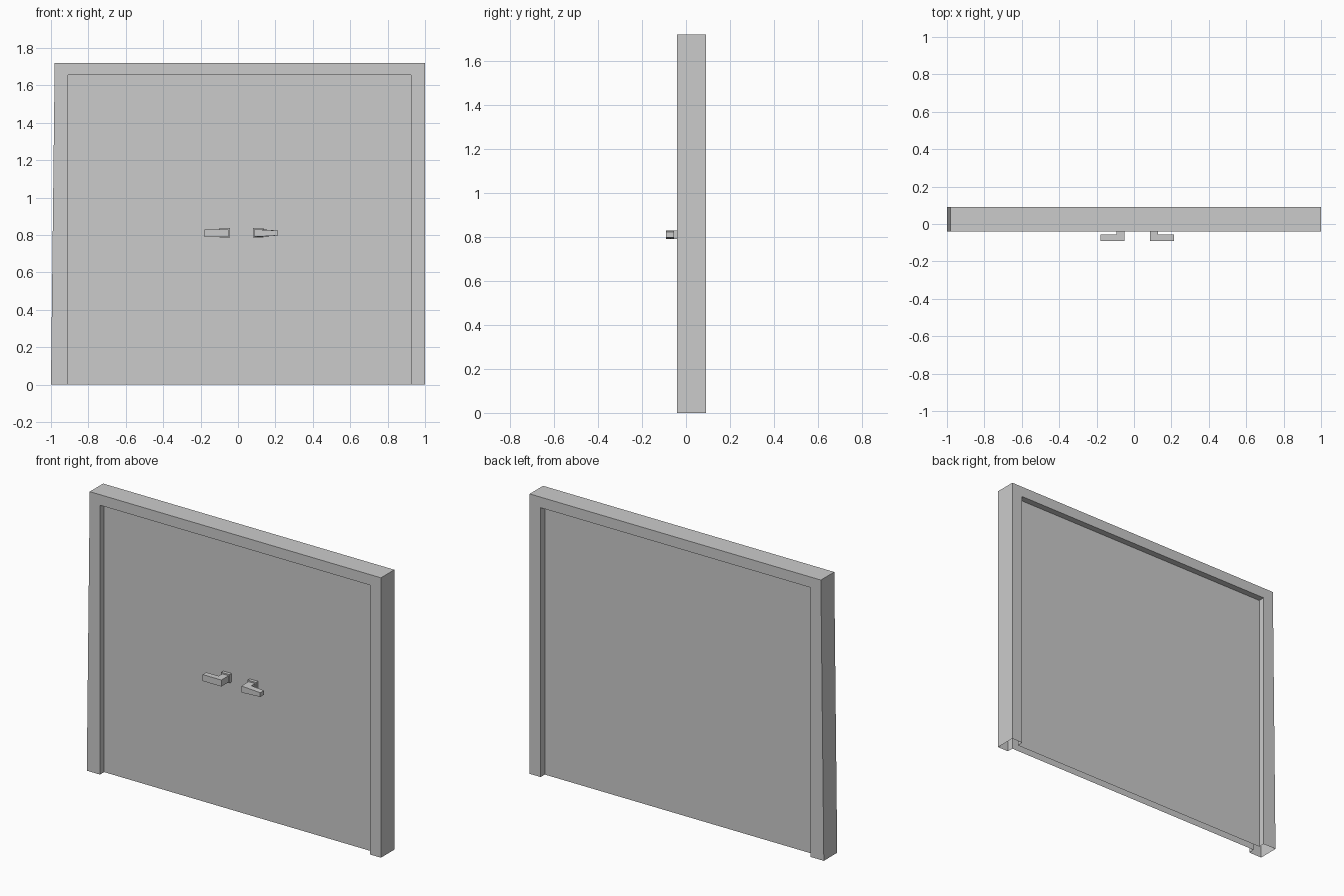
import bpy, bmesh

if "Cube" in bpy.data.objects:
    bpy.data.objects.remove(bpy.data.objects["Cube"])


def make_object(name, bm):
    bmesh.ops.recalc_face_normals(bm, faces=bm.faces)
    mesh = bpy.data.meshes.new(name)
    bm.to_mesh(mesh)
    bm.free()
    obj = bpy.data.objects.new(name, mesh)
    bpy.context.collection.objects.link(obj)
    return obj


# Door and frame: one shell, open underneath, stepped from front panel to back panel
outer = [(-1.0, 0), (-0.98, 1.72), (1.0, 1.72), (1.0, 0)]
inner = [(-0.91, 0), (-0.91, 1.655), (0.925, 1.655), (0.925, 0)]
steps = [(inner, 0.0), (inner, -0.04), (outer, -0.04),
         (outer, 0.09), (inner, 0.09), (inner, 0.05)]
bm = bmesh.new()
rings = [[bm.verts.new((x, y, z)) for x, z in prof] for prof, y in steps]
for a, b in zip(rings, rings[1:]):
    for i in range(3):
        bm.faces.new((a[i], a[i + 1], b[i + 1], b[i]))
bm.faces.new(rings[0])
bm.faces.new(rings[-1])
make_object("door_and_frame", bm)


def extrude_profile(bm, profile, z0, z1):
    """Prism from an (x, y) outline, raised from z0 to z1."""
    low = [bm.verts.new((x, y, z0)) for x, y in profile]
    face = bm.faces.new(low)
    top = bmesh.ops.extrude_face_region(bm, geom=[face], use_keep_orig=True)
    for v in top["geom"]:
        if isinstance(v, bmesh.types.BMVert):
            v.co.z = z1


def handle(name, x, side, tip_taper):
    bm = bmesh.new()
    # L-shaped lever: neck from the panel, grip pointing outwards
    lever = [(0, -0.02), (0, -0.09), (0.128, -0.09), (0.128, -0.055),
             (0.043, -0.055), (0.043, -0.02)]
    extrude_profile(bm, [(x + side * u, y) for u, y in lever], 0.79, 0.83)
    for v in bm.verts:
        if abs(v.co.x - x) > 0.12:
            v.co.z = 0.81 + (v.co.z - 0.81) * tip_taper
    # Mounting plate against the door
    plate = [(-0.006, 0), (-0.006, -0.02), (0.05, -0.02), (0.05, 0)]
    extrude_profile(bm, [(x + side * u, y) for u, y in plate], 0.785, 0.838)
    make_object(name, bm)


handle("left_handle", -0.05, -1, 1.0)
handle("right_handle", 0.086, 1, 0.65)
